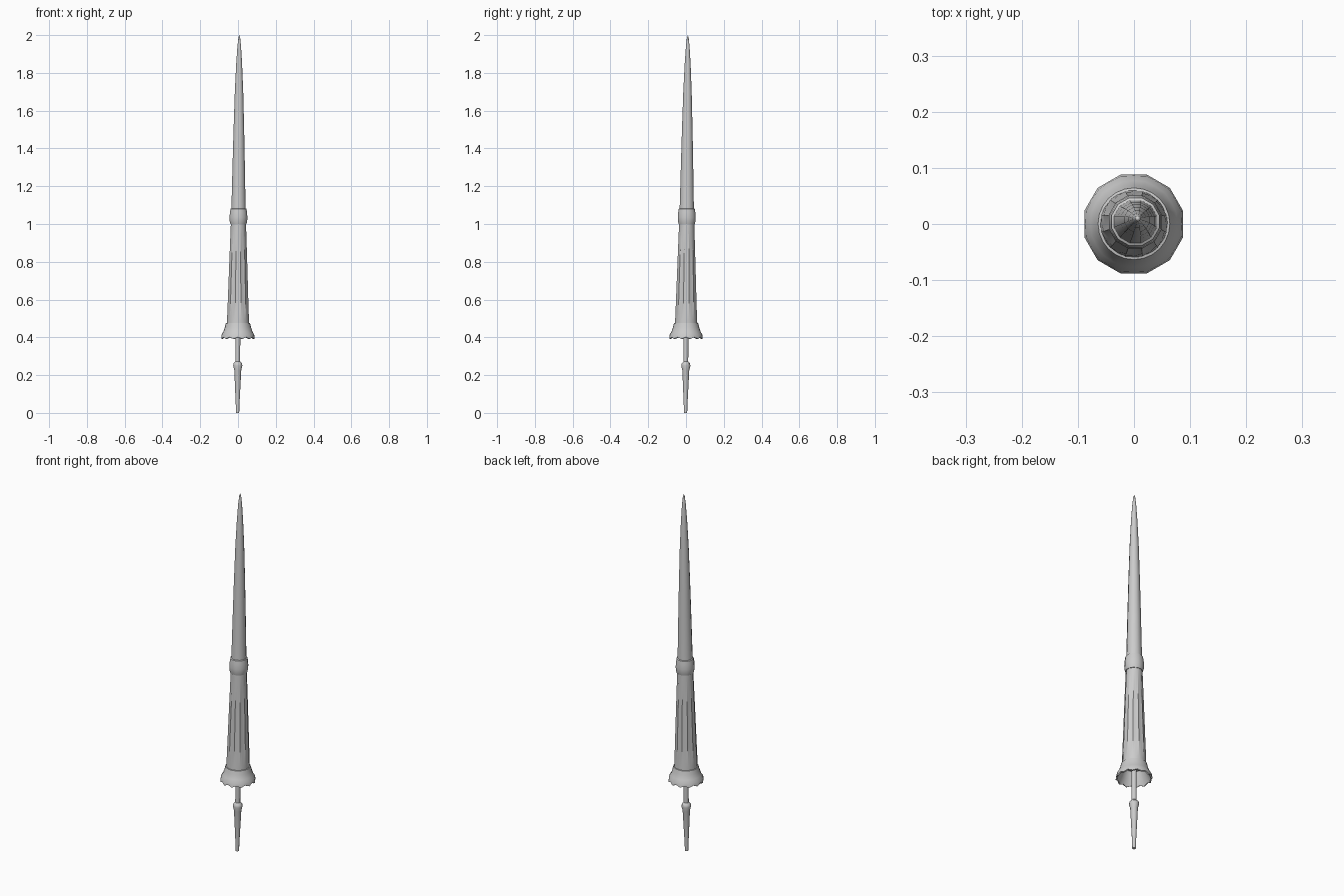
import bpy, bmesh, math

if "Cube" in bpy.data.objects:
    bpy.data.objects.remove(bpy.data.objects["Cube"])


def lean(z):
    # the lance leans very slightly off vertical
    return 0.0045 * (z - 0.5), 0.006 * (z - 0.4)


def lathe(name, profile, sides, angle=35):
    """Profile rows: (radius, z, groove depth, scallop height)."""
    bm = bmesh.new()
    rings = []
    for r, z, groove, scallop in profile:
        cx, cy = lean(z)
        if r == 0:
            rings.append([bm.verts.new((cx, cy, z))])
            continue
        ring = []
        for i in range(sides):
            a = math.tau * i / sides + math.radians(15)
            odd = i % 2
            rr = r - groove * odd
            ring.append(bm.verts.new((cx + rr * math.cos(a), cy + rr * math.sin(a), z + scallop * odd)))
        rings.append(ring)
    for lo, hi in zip(rings, rings[1:]):
        for i in range(sides):
            j = (i + 1) % sides
            if len(hi) == 1:
                bm.faces.new((lo[i], lo[j], hi[0]))
            elif len(lo) == 1:
                bm.faces.new((lo[0], hi[j], hi[i]))
            else:
                bm.faces.new((lo[i], lo[j], hi[j], hi[i]))
    bmesh.ops.recalc_face_normals(bm, faces=bm.faces)
    me = bpy.data.meshes.new(name)
    bm.to_mesh(me)
    bm.free()
    ob = bpy.data.objects.new(name, me)
    bpy.context.collection.objects.link(ob)
    bpy.ops.object.select_all(action='DESELECT')
    ob.select_set(True)
    bpy.context.view_layer.objects.active = ob
    bpy.ops.object.shade_smooth_by_angle(angle=math.radians(angle))
    return ob


def plain(rows):
    return [(r, z, 0, 0) for r, z in rows]


# tapered grip with a flared shoulder and the thin rod entering the guard
lathe("grip", plain([(0, 0), (0.009, 0), (0.010, 0.04), (0.019, 0.225), (0.025, 0.25),
                     (0.023, 0.262), (0.013, 0.272), (0.013, 0.47), (0, 0.47)]), 12)

# hollow flared hand guard with a scalloped rim
lathe("hand_guard", [(0, 0.47, 0, 0), (0.053, 0.465, 0, 0), (0.068, 0.425, 0, 0),
                     (0.084, 0.39, 0.002, 0.009), (0.091, 0.392, 0.003, 0.009),
                     (0.088, 0.415, 0.002, 0), (0.078, 0.43, 0.001, 0),
                     (0.069, 0.455, 0, 0), (0.064, 0.475, 0, 0), (0.056, 0.477, 0, 0)], 24)

# fluted lower shaft
lathe("fluted_shaft", [(0.060, 0.47, 0, 0), (0.060, 0.49, 0.002, 0),
                       (0.056, 0.60, 0.004, 0), (0.049, 0.80, 0.004, 0),
                       (0.042, 0.99, 0.003, 0), (0.040, 1.02, 0, 0)], 24)

# rounded collar
lathe("collar", plain([(0.036, 1.00), (0.044, 1.00), (0.048, 1.015), (0.049, 1.035),
                       (0.047, 1.06), (0.044, 1.08), (0.035, 1.085)]), 12)

# upper spike
lathe("spike", plain([(0.040, 1.06), (0.038, 1.12), (0.034, 1.30), (0.029, 1.50),
                      (0.023, 1.70), (0.016, 1.85), (0.010, 1.94), (0.005, 1.985), (0, 2.0)]), 12)
